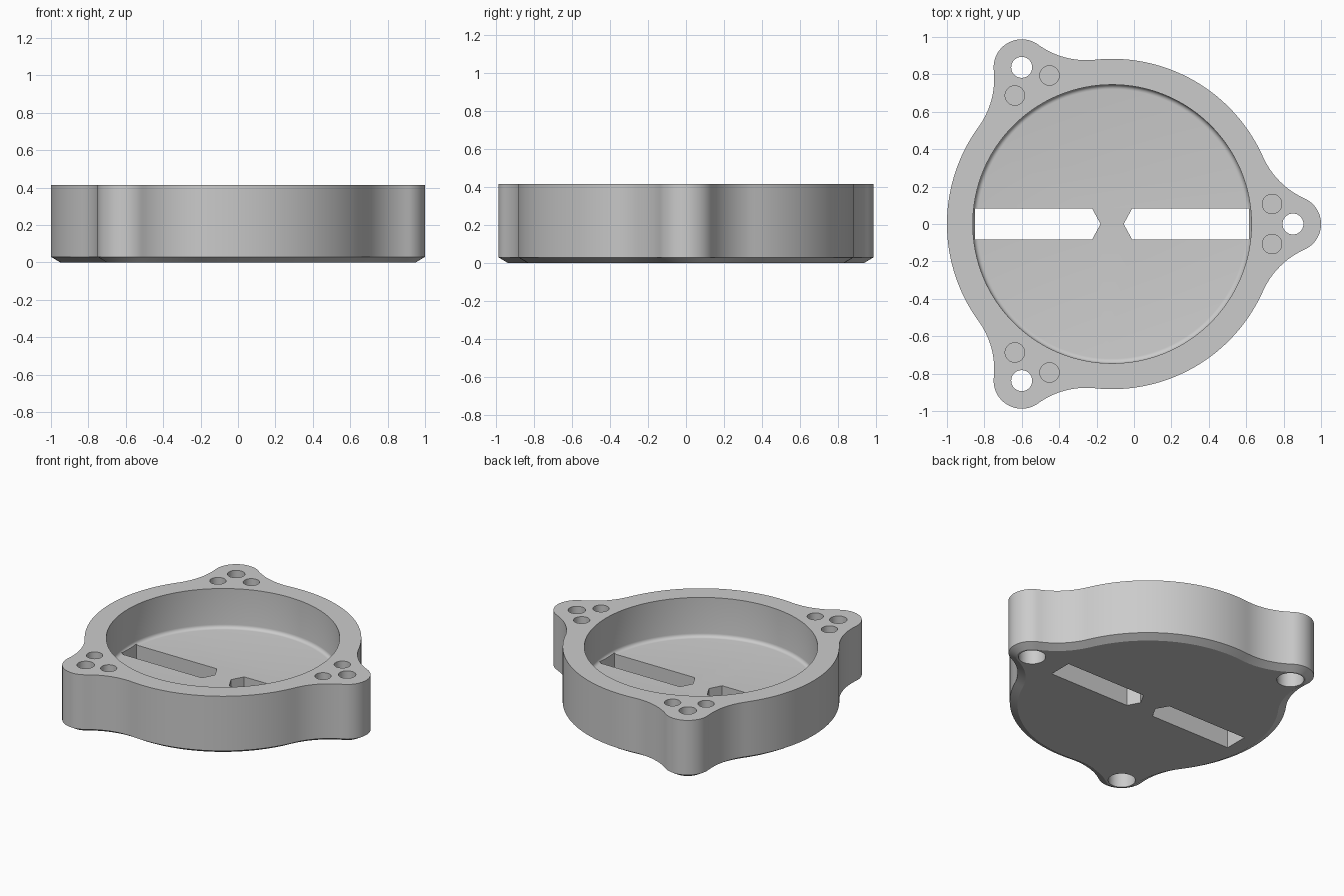
import bpy, bmesh
from math import sin, cos, acos, atan2, pi, radians

if "Cube" in bpy.data.objects:
    bpy.data.objects.remove(bpy.data.objects["Cube"])

CX = -0.117            # disc axis
R, LUG_R, LUG_D, FILLET = 0.883, 0.15, 0.967, 0.44
HEIGHT, FLOOR, POCKET_R = 0.415, 0.137, 0.745

grey = bpy.data.materials.new("plain grey")
grey.use_nodes = True
colour = (0.6, 0.6, 0.6, 1)
grey.diffuse_color = colour
grey.node_tree.nodes["Principled BSDF"].inputs["Base Color"].default_value = colour


def loft(name, rings):
    """Closed solid through stacked rings: [(outline, z), ...] going up."""
    bm = bmesh.new()
    loops = [[bm.verts.new((x, y, z)) for x, y in pts] for pts, z in rings]
    n = len(loops[0])
    for a, b in zip(loops, loops[1:]):
        for i in range(n):
            j = (i + 1) % n
            bm.faces.new((a[i], a[j], b[j], b[i]))
    bm.faces.new(loops[0][::-1])
    bm.faces.new(loops[-1])
    bmesh.ops.recalc_face_normals(bm, faces=bm.faces)
    mesh = bpy.data.meshes.new(name)
    bm.to_mesh(mesh)
    bm.free()
    mesh.materials.append(grey)
    ob = bpy.data.objects.new(name, mesh)
    bpy.context.collection.objects.link(ob)
    return ob


def arc(x, y, r, a0, a1, n):
    return [(x + r * cos(a0 + (a1 - a0) * i / n), y + r * sin(a0 + (a1 - a0) * i / n))
            for i in range(n)]


def circle(x, y, r, n=48):
    return arc(x, y, r, 0, 2 * pi, n)


def turn(pts, a):
    return [(x * cos(a) - y * sin(a), x * sin(a) + y * cos(a)) for x, y in pts]


def body_outline(inset):
    """Disc with three lugs blended in by concave fillets."""
    s, t = R + FILLET, LUG_R + FILLET
    a = acos((s * s + LUG_D ** 2 - t * t) / (2 * s * LUG_D))
    fx, fy = s * cos(a), s * sin(a)
    b = atan2(fy, fx - LUG_D)
    f = FILLET + inset
    third = (arc(LUG_D, 0, LUG_R - inset, -b, b, 28)
             + arc(fx, fy, f, b + pi, a + pi, 16)
             + arc(0, 0, R - inset, a, 2 * pi / 3 - a, 36)
             + turn(arc(fx, -fy, f, pi - a, pi - b, 16), 2 * pi / 3))
    pts = [p for k in range(3) for p in turn(third, k * 2 * pi / 3)]
    return [(x + CX, y) for x, y in pts]


def cut(target, cutter):
    cutter.hide_render = True
    mod = target.modifiers.new("cut", "BOOLEAN")
    mod.operation = "DIFFERENCE"
    mod.solver = "EXACT"
    mod.object = cutter
    bpy.context.view_layer.objects.active = target
    bpy.ops.object.modifier_apply(modifier=mod.name)
    bpy.data.objects.remove(cutter)


# Body with chamfered underside
body = loft("cup_body", [(body_outline(0.05), 0), (body_outline(0), 0.03),
                         (body_outline(0), HEIGHT)])

# Round pocket with a small fillet at the floor
r = 0.025
rings = [(circle(CX, 0, POCKET_R - r + r * sin(t), 128), FLOOR + r - r * cos(t))
         for t in (pi / 2 * i / 5 for i in range(6))]
cut(body, loft("pocket_cutter", rings + [(circle(CX, 0, POCKET_R, 128), HEIGHT + 0.1)]))

# Two slots with pointed inner ends
for side in (1, -1):
    half = [(0.062, 0), (0.107, -0.083), (0.733, -0.083), (0.733, 0.083), (0.107, 0.083)]
    pts = [(CX + side * x, side * y) for x, y in half]
    cut(body, loft("slot_cutter", [(pts, -0.1), (pts, 0.25)]))

# Lug holes: through bore, counterbore below, two blind holes above
for k in range(3):
    holes = [(LUG_D, 0, 0.056, -0.1, HEIGHT + 0.1),
             (LUG_D, 0, 0.087, -0.1, 0.2),
             (0.855, 0.107, 0.052, 0.2, HEIGHT + 0.1),
             (0.855, -0.107, 0.052, 0.2, HEIGHT + 0.1)]
    for x, y, rad, z0, z1 in holes:
        (px, py), = turn([(x, y)], k * 2 * pi / 3)
        pts = circle(px + CX, py, rad)
        cut(body, loft("hole_cutter", [(pts, z0), (pts, z1)]))

# Smooth curved walls, crisp edges
bpy.ops.object.select_all(action="DESELECT")
body.select_set(True)
bpy.context.view_layer.objects.active = body
bpy.ops.object.shade_smooth_by_angle(angle=radians(28))
